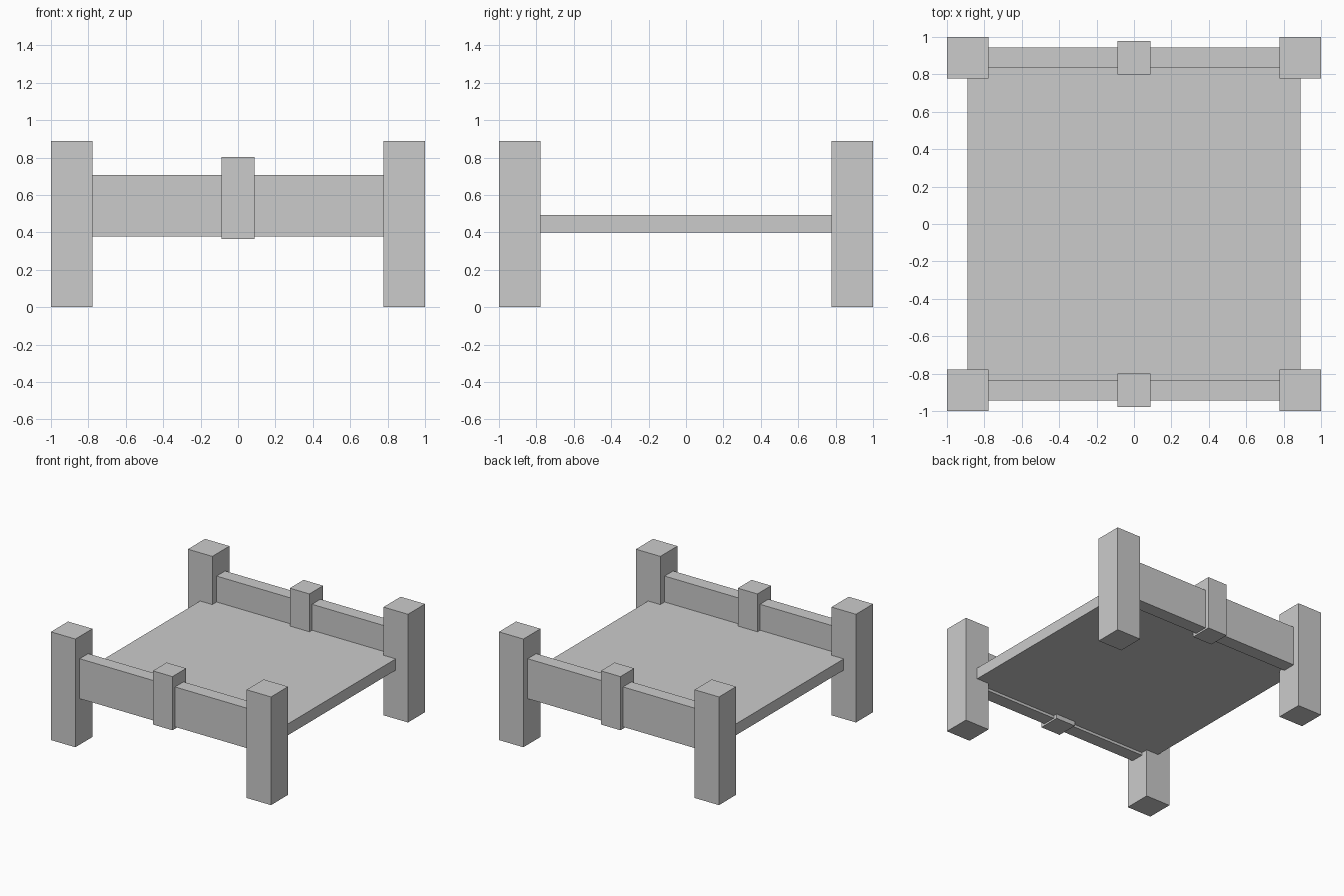
import bpy

if "Cube" in bpy.data.objects:
    bpy.data.objects.remove(bpy.data.objects["Cube"])


def box(name, x, y, z):
    """Box from (min, max) ranges on each axis."""
    bpy.ops.mesh.primitive_cube_add(
        size=1, location=[(a + b) / 2 for a, b in (x, y, z)])
    ob = bpy.context.object
    ob.name = name
    ob.scale = [b - a for a, b in (x, y, z)]
    bpy.ops.object.transform_apply(location=False, rotation=False, scale=True)
    return ob


C = 0.889  # post centre line in x and y


def around(c, half):
    return (c - half, c + half)


# Flat bed platform, reaching to the post centres
box("platform", (-C, C), (-C, C), (0.40, 0.493))

for end, sy in (("front", -1), ("back", 1)):
    y = sy * C
    # Corner posts
    for side, sx in (("left", -1), ("right", 1)):
        box(f"{end}_{side}_post", around(sx * C, 0.111), around(y, 0.111), (0, 0.889))
    # End board between the posts
    box(f"{end}_board", (-C, C), around(y, 0.055), (0.378, 0.706))
    # Short block at the middle of the board
    box(f"{end}_middle_block", around(0, 0.089), around(y, 0.089), (0.363, 0.804))
